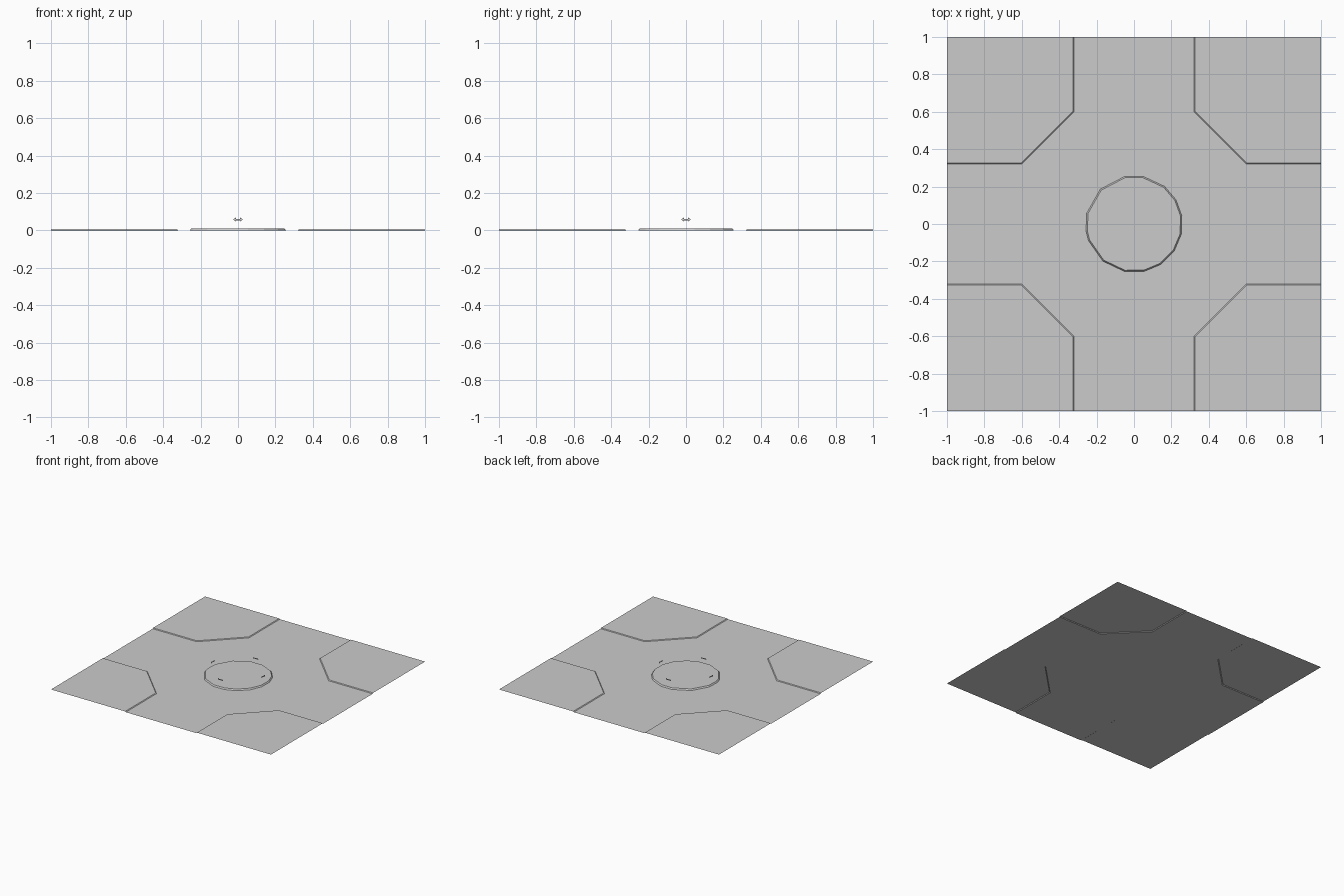
import bpy, bmesh, math

cube = bpy.data.objects.get("Cube")
if cube:
    bpy.data.objects.remove(cube, do_unlink=True)

grey = bpy.data.materials.new("plain grey")
grey.use_nodes = True
GREY = (0.6, 0.6, 0.6, 1)
grey.diffuse_color = GREY
grey.node_tree.nodes["Principled BSDF"].inputs["Base Color"].default_value = GREY


def sheet(name, faces, up=True):
    """Build an object from a list of polygons, facing upward if asked."""
    bm = bmesh.new()
    for pts in faces:
        f = bm.faces.new([bm.verts.new(p) for p in pts])
        f.normal_update()
        if up and f.normal.z < 0:
            f.normal_flip()
    bmesh.ops.remove_doubles(bm, verts=bm.verts, dist=1e-5)
    mesh = bpy.data.meshes.new(name)
    bm.to_mesh(mesh)
    bm.free()
    mesh.materials.append(grey)
    ob = bpy.data.objects.new(name, mesh)
    bpy.context.collection.objects.link(ob)
    return ob


def ring(angles, r, z):
    return [(r * math.cos(math.radians(a)), r * math.sin(math.radians(a)), z) for a in angles]


def bridge(a, b):
    n = len(a)
    return [[a[i], a[(i + 1) % n], b[(i + 1) % n], b[i]] for i in range(n)]


def kerb_line(g, z):
    """Kerb edge of one corner, moved back from the road by g."""
    w, c = 0.32 + g, 0.6 + g * 0.414
    return [(w, 1, z), (w, c, z), (c, w, z), (1, w, z)]


# Crossroads surface
quarter = kerb_line(0, 0)
outline = []
for k in range(4):
    a = -k * math.pi / 2
    ca, sa = round(math.cos(a)), round(math.sin(a))
    outline += [(x * ca - y * sa, x * sa + y * ca, 0) for x, y, z in quarter]
sheet("road", [outline])

# Raised corner pavements with sloping kerbs
H = 0.005
low, high = kerb_line(0, 0), kerb_line(0.006, H)
corner_faces = [[low[i], low[i + 1], high[i + 1], high[i]] for i in range(3)]
corner_faces.append(high + [(1, 1, H)])
for sx, side in ((1, "left"), (-1, "right")):
    for sy, end in ((1, "back"), (-1, "front")):
        sheet(f"pavement_{end}_{side}",
              [[(x * sx, y * sy, z) for x, y, z in f] for f in corner_faces])

# Thin apron around the island
apron = [90, 45, 11, -28, -56, -95, -146, -164, -174, -214]
sheet("island_apron", [ring(apron, 0.36, 0.001)])

# Central island with a low sloping edge
rim = [101, 79, 51, 30, 10, -12, -34, -57, -78, -101, -130, -160, -172, -193, -226]
base, top = ring(rim, 0.26, 0), ring(rim, 0.252, 0.011)
sheet("island", bridge(base, top) + [top])

# Small floating arrow plates, one on each side of the island
half = [(0.025, 0), (0.012, 0.011), (0.012, 0.004)]
arrow = half + [(-u, v) for u, v in reversed(half[1:])] + [(-0.025, 0)]
arrow += [(u, -v) for u, v in arrow[::-1] if v > 0]
for k, side in enumerate(("front", "left", "back", "right")):
    plate = sheet(f"arrow_plate_{side}", [[(u, -0.228, 0.058 + v) for u, v in arrow[::-1]]], up=False)
    plate.rotation_euler.z = k * math.pi / 2
